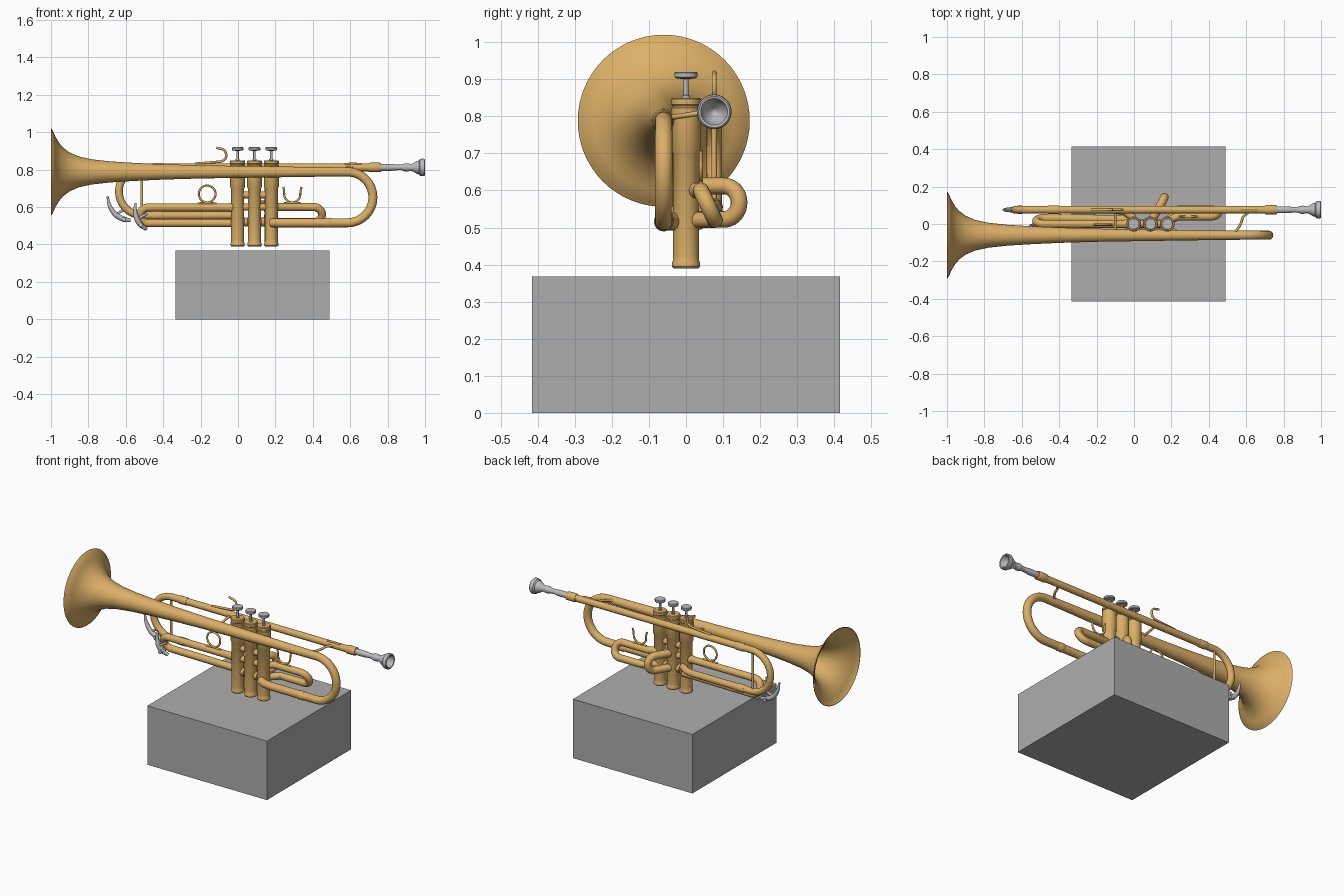
import bpy, bmesh, math
from mathutils import Vector

if "Cube" in bpy.data.objects:
    bpy.data.objects.remove(bpy.data.objects["Cube"])


def material(name, rgb):
    m = bpy.data.materials.new(name)
    m.diffuse_color = (*rgb, 1)
    m.use_nodes = True
    m.node_tree.nodes["Principled BSDF"].inputs["Base Color"].default_value = m.diffuse_color
    return m


BRASS = material("brass", (0.71, 0.43, 0.135))
SILVER = material("silver", (0.50, 0.50, 0.52))
GREY = material("stand grey", (0.42, 0.42, 0.42))


def finish(name, mesh, mat):
    mesh.materials.clear()
    mesh.materials.append(mat)
    mesh.shade_smooth()
    mesh.set_sharp_from_angle(angle=math.radians(35))
    ob = bpy.data.objects.new(name, mesh)
    bpy.context.collection.objects.link(ob)
    return ob


def lathe(name, profile, origin, axis, mat, n=32):
    """Revolve (distance, radius) points around the x or z axis."""
    bm = bmesh.new()
    rings = []
    for d, r in profile:
        ring = []
        for i in range(n):
            a = 2 * math.pi * i / n
            c, s = r * math.cos(a), r * math.sin(a)
            p = (d, c, s) if axis == "x" else (c, s, d)
            ring.append(bm.verts.new(Vector(p) + Vector(origin)))
        rings.append(ring)
    for a, b in zip(rings, rings[1:]):
        for i in range(n):
            j = (i + 1) % n
            bm.faces.new((a[i], a[j], b[j], b[i]))
    bmesh.ops.remove_doubles(bm, verts=bm.verts, dist=1e-5)
    bmesh.ops.recalc_face_normals(bm, faces=bm.faces)
    mesh = bpy.data.meshes.new(name)
    bm.to_mesh(mesh)
    bm.free()
    return finish(name, mesh, mat)


def sweep(name, pts, radius, mat=BRASS, smooth=False, radii=None, closed=False):
    """Round tube along a path; smooth=True rounds the path through its points."""
    if smooth:
        v = [Vector(p) for p in pts]
        v = [2 * v[0] - v[1]] + v + [2 * v[-1] - v[-2]]
        fine, fr = [], []
        for i in range(1, len(v) - 2):
            a, b, c, d = v[i - 1:i + 3]
            for k in range(8):
                t = k / 8
                fine.append(0.5 * (2 * b + (c - a) * t + (2 * a - 5 * b + 4 * c - d) * t * t
                                   + (3 * b - a - 3 * c + d) * t ** 3))
                if radii:
                    fr.append(radii[i - 1] * (1 - t) + radii[i] * t)
        pts = fine + [v[-2]]
        radii = fr + [radii[-1]] if radii else None
    cu = bpy.data.curves.new(name, "CURVE")
    cu.dimensions = "3D"
    cu.bevel_depth = radius
    cu.bevel_resolution = 6
    cu.use_fill_caps = True
    sp = cu.splines.new("POLY")
    sp.points.add(len(pts) - 1)
    sp.use_cyclic_u = closed
    for i, p in enumerate(pts):
        sp.points[i].co = (*p, 1)
        sp.points[i].radius = radii[i] if radii else 1
    tmp = bpy.data.objects.new(name + "_path", cu)
    bpy.context.collection.objects.link(tmp)
    dg = bpy.context.evaluated_depsgraph_get()
    mesh = bpy.data.meshes.new_from_object(tmp.evaluated_get(dg))
    bpy.data.objects.remove(tmp)
    return finish(name, mesh, mat)


def bend(top, bottom, out, n=20):
    """Half circle from top to bottom, bulging along the direction out."""
    t, b = Vector(top), Vector(bottom)
    c, h = (t + b) / 2, (t - b) / 2
    o = Vector(out).normalized() * h.length
    return [c + h * math.cos(math.pi * i / n) + o * math.sin(math.pi * i / n) for i in range(n + 1)]


def ferrule(name, x0, x1, y, z, r):
    lathe(name, [(x0, 0), (x0, r * .9), (x0 + .006, r), (x1 - .006, r), (x1, r * .9), (x1, 0)],
          (0, y, z), "x", BRASS, 24)


# Stand block
bm = bmesh.new()
bmesh.ops.create_cube(bm, size=1)
for v in bm.verts:
    v.co = (0.0775 + v.co.x * 0.825, v.co.y * 0.83, 0.184 + v.co.z * 0.368)
block = bpy.data.meshes.new("stand_block")
bm.to_mesh(block)
bm.free()
finish("stand_block", block, GREY)

# Bell: flared outside, rolled rim, thin inside wall
BY, BZ = -0.06, 0.788
outer = [(0.587, .024), (0.4, .026), (0.2, .029), (0, .032), (-.2, .035), (-.4, .041), (-.55, .048),
         (-.68, .056), (-.78, .067), (-.85, .082), (-.9, .104), (-.935, .130), (-.96, .160),
         (-.98, .193), (-.995, .228)]
inner = [(x + .004, r - .005) for x, r in reversed(outer[5:])]
lathe("bell", outer + [(-1, .232), (-1, .229)] + inner + [(-.4, 0)], (0, BY, BZ), "x", BRASS, 64)

# Bell bow and return tube into the third valve
sweep("bell_bow", bend((.585, BY, BZ), (.585, BY, .516), (1, 0, 0), 32)
      + [(.27, BY, .516), (.22, -.053, .516), (.18, -.03, .516)], .024)
ferrule("bow_ferrule_low", .46, .5, BY, .516, .0265)

# Lead pipe, main tuning slide and return to the first valve
LY, LZ = .076, .812
sweep("lead_pipe", [(.75, LY, LZ)] + bend((-.508, LY, LZ), (-.508, LY, .555), (-1, 0, 0), 32)
      + [(-.1, LY, .555), (-.05, .066, .555), (0, .03, .555)], .0205)
ferrule("mouthpiece_receiver", .70, .765, LY, LZ, .0255)
ferrule("tuning_ferrule_top", -.46, -.40, LY, LZ, .0235)
ferrule("tuning_ferrule_low", -.46, -.40, LY, .555, .0235)

# Mouthpiece with hollow cup
lathe("mouthpiece", [(.755, 0), (.755, .018), (.82, .0185), (.85, .015), (.875, .015), (.89, .021),
                     (.905, .022), (.925, .018), (.94, .024), (.955, .034), (.968, .037), (.974, .045),
                     (.985, .047), (.996, .046), (1, .042), (.998, .036), (.985, .032), (.965, .025),
                     (.952, .01), (.94, 0)], (0, LY, LZ), "x", SILVER, 40)

# Valves: casing, stem and finger button
for i, x in enumerate((-.002, .088, .178), 1):
    lathe(f"valve_casing_{i}", [(.39, 0), (.39, .034), (.395, .038), (.405, .038), (.412, .035),
                                (.425, .035), (.70, .035), (.708, .040), (.822, .040), (.825, .037),
                                (.829, .037), (.832, .040), (.846, .040), (.85, .036), (.85, 0)],
          (x, 0, 0), "z", BRASS)
    lathe(f"valve_button_{i}", [(.845, 0), (.845, .011), (.856, .011), (.858, .0065), (.9, .0065),
                                (.903, .028), (.906, .031), (.917, .031), (.92, .028), (.918, 0)],
          (x, 0, 0), "z", SILVER, 24)

# Short tubes between the valves
for i, x in enumerate((.043, .133), 1):
    for z in (.665, .60, .52):
        sweep(f"valve_link_{i}", [(x - .02, 0, z), (x + .02, 0, z)], .019)
    lathe(f"valve_link_ball_{i}", [(-.014, .012), (-.008, .024), (.008, .024), (.014, .012)],
          (x, 0, .52), "x", BRASS, 20)

# Left valve slide
sweep("left_valve_slide", [(0, 0, .598)]
      + bend((-.478, 0, .598), (-.478, .032, .514), (-1, 0, 0)) + [(0, .025, .514)], .0215)
ferrule("left_slide_ferrule_top", -.05, -.02, 0, .598, .0245)

# Right valve slide, tilted backward
sweep("right_valve_slide", [(.178, .015, .6), (.23, .04, .6)]
      + bend((.405, .04, .6), (.405, .078, .52), (1, 0, 0)) + [(.24, .078, .52), (.178, .015, .52)], .0215)

# Middle valve slide, a short loop angled out of the back
sweep("middle_valve_slide", [(.088, .01, .612)]
      + bend((.143, .103, .612), (.143, .103, .522), (.45, .89, 0)) + [(.088, .01, .522)], .0225)


def ring(cx, cz, y, r, a0, a1, n=32):
    return [(cx + r * math.cos(math.radians(a0 + (a1 - a0) * i / n)), y,
             cz + r * math.sin(math.radians(a0 + (a1 - a0) * i / n))) for i in range(n + 1)]


# Finger ring, open thumb saddle and little-finger hook with their base plates
sweep("finger_ring", ring(-.165, .67, -.004, .045, 0, 360)[:-1], .0055, closed=True)
sweep("finger_ring_base", [(-.215, -.004, .619), (-.165, -.004, .622), (-.115, -.004, .619)], .006)
sweep("thumb_saddle", [(.242, .04, .708), (.247, .04, .685)] + ring(.29, .668, .04, .043, 175, 365)
      + [(.334, .04, .685), (.34, .04, .708)], .0055)
sweep("thumb_saddle_base", [(.245, .04, .62), (.29, .04, .623), (.335, .04, .62)], .006)
sweep("finger_hook", [(-.23, LY, .832), (-.13, LY, .84), (-.08, LY, .848), (-.063, LY, .875),
                      (-.075, LY, .905), (-.115, LY, .917)], .0065, smooth=True)

# Braces
sweep("slide_brace", [(-.515, LY, LZ), (-.515, LY, .555)], .0075)
sweep("bell_brace", [(.49, -.05, .795), (.54, -.04, .797), (.57, 0, .803), (.585, .04, .81),
                     (.62, .066, .818)], .007, smooth=True)
sweep("bell_brace_pad", [(.57, .07, .829), (.61, .07, .833), (.66, .07, .829)], .006)
sweep("left_brace", [(-.1, BY, BZ), (-.1, LY, LZ)], .007)

# Water keys: tapered levers with a knob at the pivot
for name, pts in (
        ("main_water_key", [(-.698, LY, .658), (-.685, LY, .605), (-.655, LY, .56), (-.61, LY, .535),
                            (-.575, LY, .53)]),
        ("slide_water_key", [(-.548, -.01, .622), (-.55, -.012, .575), (-.54, -.012, .535),
                             (-.52, -.006, .505), (-.49, .01, .482)])):
    sweep(name, pts, .012, SILVER, True, [.45, .9, 1.2, 1.2, .8])
    p = pts[3]
    sweep(name + "_pivot", [(p[0], p[1] - .022, p[2]), (p[0], p[1] + .022, p[2])], .012, SILVER)
    q = pts[2]
    sweep(name + "_post", [q, (q[0] + .055, q[1] + .005, q[2] + .03)], .007, SILVER)
